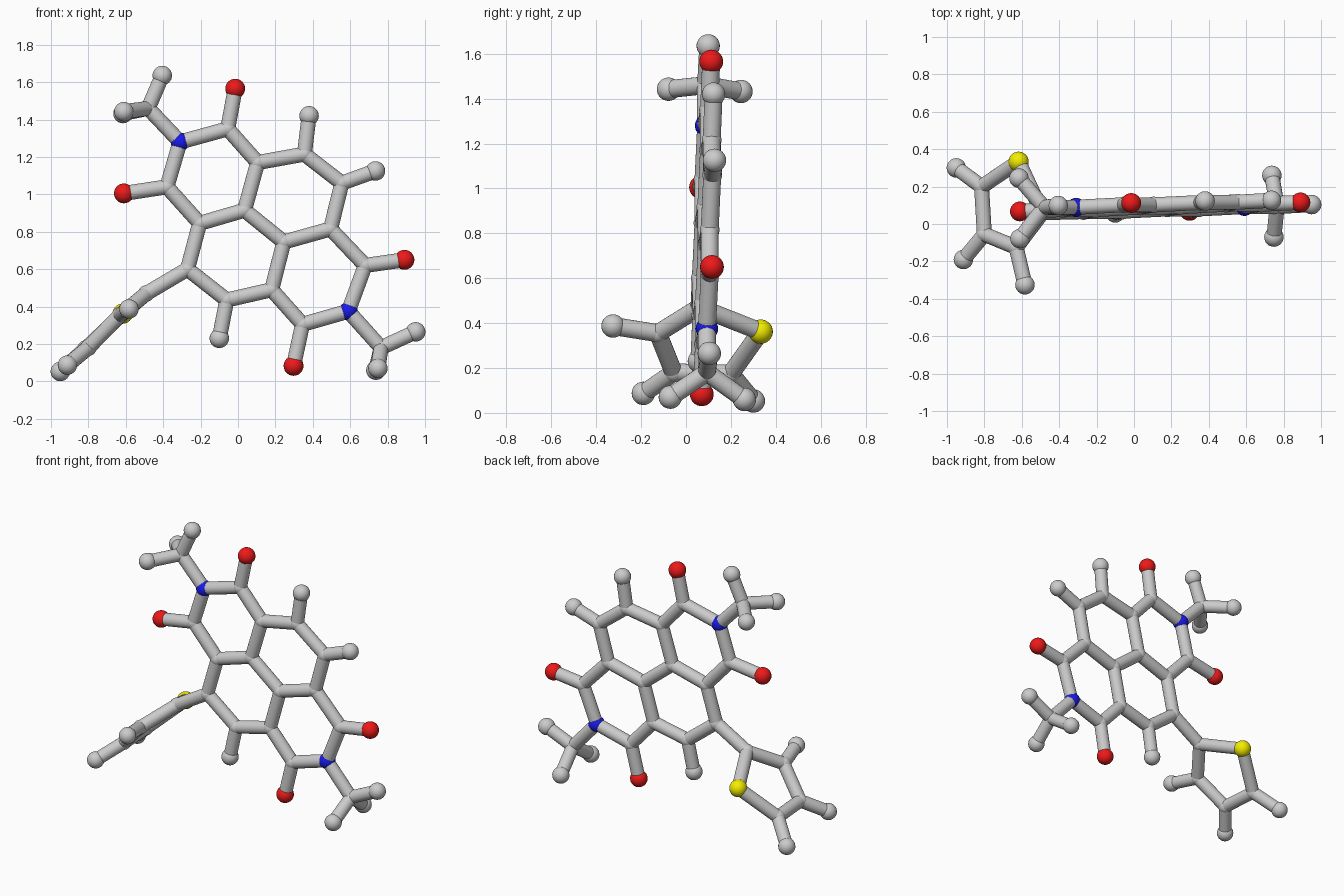
import bpy
from mathutils import Vector

if "Cube" in bpy.data.objects:
    bpy.data.objects.remove(bpy.data.objects["Cube"])

BOND_R = 0.040
RADIUS = {"carbon": 0.044, "nitrogen": 0.050, "hydrogen": 0.052,
          "oxygen": 0.053, "sulphur": 0.054}
COLOUR = {"nitrogen": (0.01, 0.01, 0.85, 1), "oxygen": (0.85, 0.01, 0.01, 1),
          "sulphur": (0.9, 0.85, 0.0, 1)}

# Flat fused-ring core: (x, z), depth follows a slightly tilted plane
core = {
    "carbon": [(-0.055, 1.35), (-0.38, 1.04), (0.105, 1.17), (0.355, 1.215),
               (0.555, 1.06), (0.495, 0.815), (0.245, 0.745), (0.035, 0.915),
               (-0.205, 0.845), (-0.27, 0.60), (-0.06, 0.435), (0.18, 0.49),
               (0.345, 0.305), (0.68, 0.62), (-0.48, 1.46), (0.765, 0.18)],
    "nitrogen": [(-0.31, 1.28), (0.59, 0.375)],
    "oxygen": [(-0.015, 1.565), (-0.61, 1.005), (0.297, 0.083), (0.89, 0.65)],
    "hydrogen": [(0.38, 1.42), (0.735, 1.125), (-0.10, 0.23),
                 (-0.405, 1.635), (0.95, 0.265)],
}
# Atoms out of the plane: methyl hydrogens and the twisted five-sided ring
extra = {
    "carbon": [(-0.49, 0.06, 0.47), (-0.63, -0.125, 0.355),
               (-0.80, -0.055, 0.18), (-0.815, 0.20, 0.175)],
    "sulphur": [(-0.617, 0.333, 0.362)],
    "hydrogen": [(-0.615, 0.245, 1.432), (-0.61, -0.078, 1.442),
                 (0.737, 0.26, 0.06), (0.748, -0.07, 0.07),
                 (-0.583, -0.325, 0.387), (-0.912, -0.19, 0.087),
                 (-0.95, 0.30, 0.053)],
}

atoms = [(k, Vector((x, 0.055 + 0.041 * x + 0.037 * z, z)))
         for k, pts in core.items() for x, z in pts]
atoms += [(k, Vector(p)) for k, pts in extra.items() for p in pts]

materials = {}
for kind, rgba in COLOUR.items():
    materials[kind] = bpy.data.materials.new(kind)
    materials[kind].diffuse_color = rgba


def finish(name, kind=None):
    ob = bpy.context.object
    ob.name = name
    bpy.ops.object.shade_smooth_by_angle()
    if kind in materials:
        ob.data.materials.append(materials[kind])


def bond(a, b):
    d = b - a
    bpy.ops.mesh.primitive_cylinder_add(
        vertices=24, radius=BOND_R, depth=d.length, location=(a + b) / 2,
        rotation=d.to_track_quat('Z', 'Y').to_euler())
    finish("bond")


# Atom balls
for kind, p in atoms:
    bpy.ops.mesh.primitive_uv_sphere_add(segments=24, ring_count=16,
                                         radius=RADIUS[kind], location=p)
    finish(kind + "_atom", kind)

# Bond rods between neighbouring atoms
for i, (ka, a) in enumerate(atoms):
    for kb, b in atoms[i + 1:]:
        if (a - b).length < 0.345 and not ka == kb == "hydrogen":
            bond(a, b)

for m in bpy.data.materials:
    if m.users and not m.is_grease_pencil:
        m.use_nodes = True
        m.node_tree.nodes["Principled BSDF"].inputs["Base Color"].default_value = m.diffuse_color
